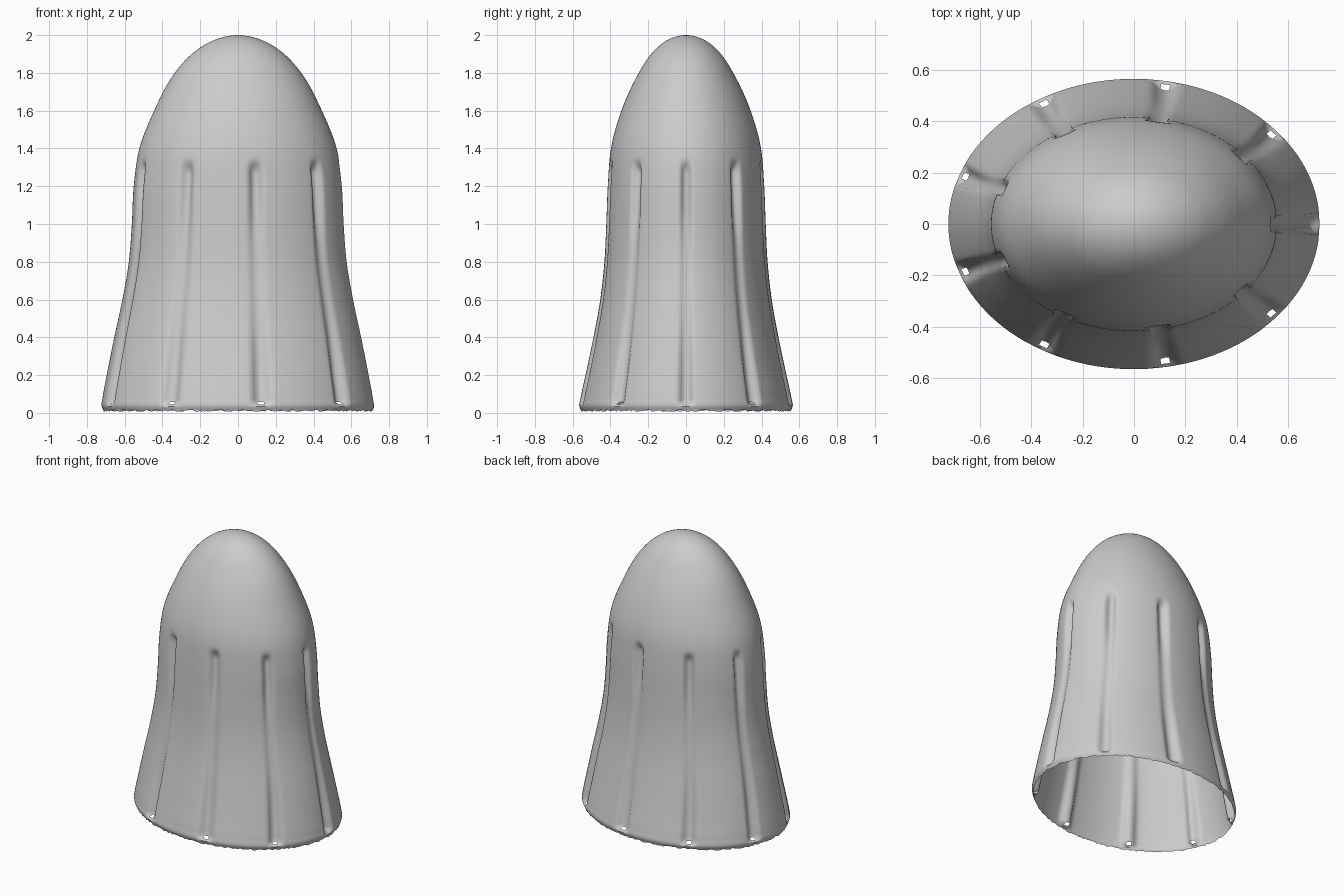
import bpy, bmesh, math, random

if "Cube" in bpy.data.objects:
    bpy.data.objects.remove(bpy.data.objects["Cube"])

random.seed(4)
PER_FLUTE, FLUTES = 28, 9
COLS = PER_FLUTE * FLUTES

grey = bpy.data.materials.new("plain_grey")
grey.diffuse_color = (0.6, 0.6, 0.6, 1)
grey.use_nodes = True
grey.node_tree.nodes["Principled BSDF"].inputs["Base Color"].default_value = grey.diffuse_color

# Bell profile: half width, half depth, height
PROFILE = [(.712, .556, .014), (.722, .565, .035), (.717, .558, .08), (.695, .532, .2),
           (.655, .49, .4), (.612, .454, .6), (.578, .432, .8), (.562, .422, 1.0),
           (.552, .414, 1.2), (.522, .397, 1.4), (.444, .342, 1.6), (.335, .25, 1.8),
           (.245, .185, 1.9), (.135, .105, 1.97), (0, 0, 2.0)]


def smooth(a, b, v):
    t = max(0, min(1, (v - a) / (b - a)))
    return t * t * (3 - 2 * t)


def spline(p0, p1, p2, p3, t):
    """Point between p1 and p2 with tangents scaled for uneven knots."""
    d = [max(math.dist(a, b), 1e-4) for a, b in ((p0, p1), (p1, p2), (p2, p3))]
    out = []
    for a, b, c, e in zip(p0, p1, p2, p3):
        m1 = d[1] * ((b - a) / d[0] * d[1] + (c - b) / d[1] * d[0]) / (d[0] + d[1])
        m2 = d[1] * ((c - b) / d[1] * d[2] + (e - c) / d[2] * d[1]) / (d[1] + d[2])
        out.append((2*t**3 - 3*t*t + 1) * b + (t**3 - 2*t*t + t) * m1
                   + (3*t*t - 2*t**3) * c + (t**3 - t*t) * m2)
    return out


def rings():
    last = PROFILE[-2]
    pts = [PROFILE[0]] + PROFILE + [(-last[0], -last[1], last[2])]
    result = []
    for i in range(len(PROFILE) - 1):
        steps = 4 if i in (0, 1) else 10
        result += [spline(*pts[i:i + 4], k / steps) for k in range(steps)]
    return result


def flute_depth(angle, z):
    """Groove pressed into the wall, deepest under its top and above the rim."""
    pitch = 2 * math.pi / FLUTES
    off = abs((angle + pitch / 2) % pitch - pitch / 2)
    across = 1 - smooth(.012, .09, off)
    along = smooth(.035, .06, z) * (1 - smooth(1.27, 1.35, z))
    depth = .014 + .02 * smooth(.8, 1.2, z) + .022 * (1 - smooth(.1, .65, z))
    return across * along * depth


# Open thin bell shell
bm = bmesh.new()
grid = []
for r, (rx, ry, z) in enumerate(rings()):
    row = []
    for c in range(COLS):
        a = 2 * math.pi * c / COLS
        d = flute_depth(a, z)
        # slightly ragged cut edge
        zz = z + (random.uniform(-.008, .003) if r == 0 else 0)
        row.append(bm.verts.new(((rx - d) * math.cos(a), (ry - d) * math.sin(a), zz)))
    grid.append(row)
tip = bm.verts.new((0, 0, 2))
for r in range(len(grid) - 1):
    for c in range(COLS):
        n = (c + 1) % COLS
        # drain holes at the foot of every flute but the one on the +x side
        near = (c + 1) % PER_FLUTE <= 1
        if near and 1 < c < COLS - 2 and .038 < grid[r][c].co.z < .055:
            continue
        bm.faces.new((grid[r][c], grid[r][n], grid[r + 1][n], grid[r + 1][c]))
for c in range(COLS):
    bm.faces.new((grid[-1][c], grid[-1][(c + 1) % COLS], tip))

mesh = bpy.data.meshes.new("fluted_bell_shell")
bm.to_mesh(mesh)
bm.free()
mesh.materials.append(grey)
shell = bpy.data.objects.new("fluted_bell_shell", mesh)
bpy.context.collection.objects.link(shell)
bpy.context.view_layer.objects.active = shell
shell.select_set(True)
bpy.ops.object.shade_smooth_by_angle(angle=math.radians(60))
